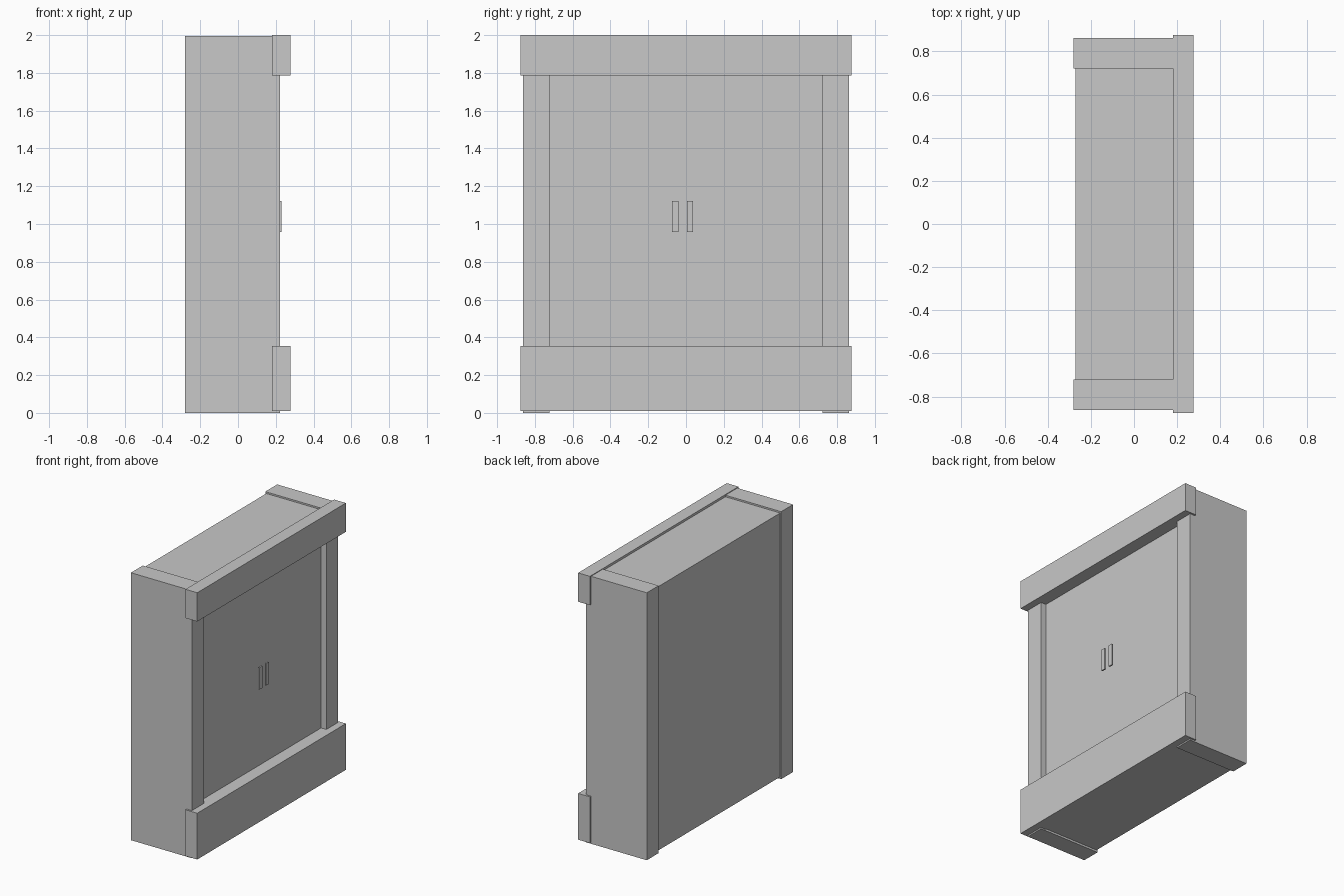
import bpy
import bmesh
from mathutils import Vector

default_cube = bpy.data.objects.get("Cube")
if default_cube:
    bpy.data.objects.remove(default_cube, do_unlink=True)

# One plain grey finish for the whole cabinet
COLOUR = (0.58, 0.58, 0.58, 1.0)
grey = bpy.data.materials.new("light_grey")
grey.use_nodes = True
grey.diffuse_color = COLOUR
grey.node_tree.nodes["Principled BSDF"].inputs["Base Color"].default_value = COLOUR


def box(name, x, y, z):
    """Box spanning the given (low, high) range on each axis."""
    low, high = (Vector(corner) for corner in zip(x, y, z))
    bm = bmesh.new()
    bmesh.ops.create_cube(bm, size=1)
    bmesh.ops.scale(bm, vec=high - low, verts=bm.verts)
    bmesh.ops.translate(bm, vec=(low + high) / 2, verts=bm.verts)
    mesh = bpy.data.meshes.new(name)
    bm.to_mesh(mesh)
    bm.free()
    mesh.materials.append(grey)
    obj = bpy.data.objects.new(name, mesh)
    bpy.context.collection.objects.link(obj)
    return obj


# Main carcass with its door face, slightly recessed between the sides
box("cabinet_body", (-0.272, 0.18), (-0.722, 0.722), (0.015, 1.983))

# Thick side panels
box("side_panel_near", (-0.28, 0.223), (-0.862, -0.722), (0, 1.995))
box("side_panel_far", (-0.28, 0.223), (0.722, 0.862), (0, 1.995))

# Wide rails across the door side
for name, z in (("top_rail", (1.785, 2.0)), ("bottom_rail", (0.01, 0.355))):
    box(name, (0.18, 0.277), (-0.876, 0.876), z)

# Pair of thin upright door handles
for name, y in (("handle_near", -0.073), ("handle_far", 0.004)):
    box(name, (0.218, 0.229), (y, y + 0.033), (0.958, 1.122))
